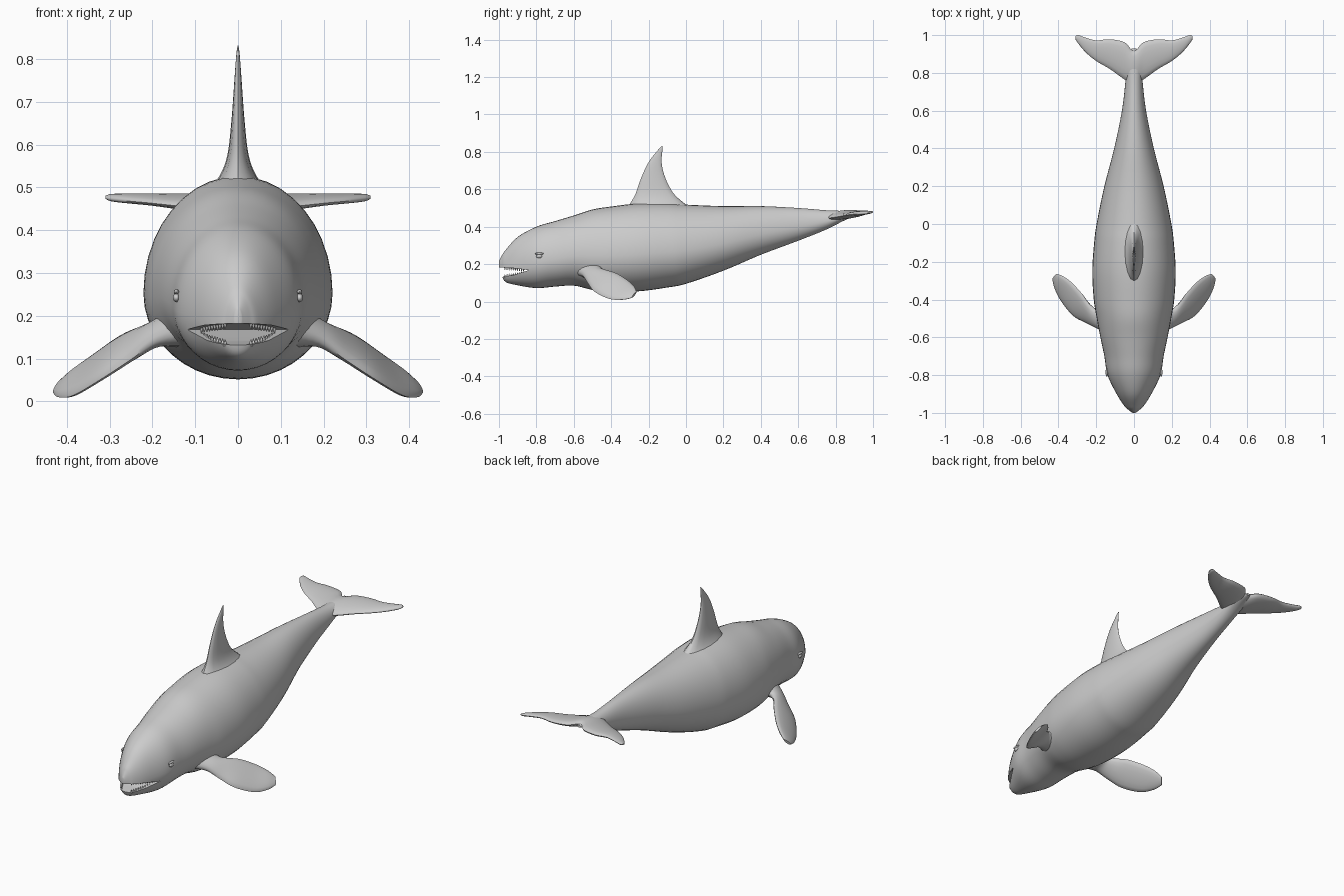
import bpy, bmesh
from math import sin, cos, tau
from mathutils import Vector

cube = bpy.data.objects.get("Cube")
if cube:
    bpy.data.objects.remove(cube, do_unlink=True)

skin = bpy.data.materials.new("grey skin")
skin.use_nodes = True
GREY = (0.6, 0.6, 0.6, 1)
skin.diffuse_color = GREY
skin.node_tree.nodes["Principled BSDF"].inputs["Base Color"].default_value = GREY


def smooth_rows(rows, steps):
    """Catmull-Rom interpolation of rows of numbers."""
    rows = [Vector(r) for r in rows]
    pts = [rows[0]] + rows + [rows[-1]]
    out = []
    for a, b, c, d in zip(pts, pts[1:], pts[2:], pts[3:]):
        for i in range(steps):
            t = i / steps
            out.append(b + (c - a) * (t / 2) + (a * 2 - b * 5 + c * 4 - d) * (t * t / 2)
                       + (b * 3 - a - c * 3 + d) * (t ** 3 / 2))
    return out + [rows[-1]]


def finish(name, bm, angle=0.9):
    bmesh.ops.recalc_face_normals(bm, faces=bm.faces)
    mesh = bpy.data.meshes.new(name)
    bm.to_mesh(mesh)
    bm.free()
    mesh.materials.append(skin)
    ob = bpy.data.objects.new(name, mesh)
    bpy.context.collection.objects.link(ob)
    shade(ob, angle)
    return ob


def shade(ob, angle):
    bpy.ops.object.select_all(action="DESELECT")
    ob.select_set(True)
    bpy.context.view_layer.objects.active = ob
    bpy.ops.object.shade_smooth_by_angle(angle=angle)


def loft(name, rings):
    """Skin a list of closed rings and cap both ends."""
    bm = bmesh.new()
    loops = [[bm.verts.new(p) for p in ring] for ring in rings]
    n = len(loops[0])
    for a, b in zip(loops, loops[1:]):
        for i in range(n):
            j = (i + 1) % n
            bm.faces.new((a[i], a[j], b[j], b[i]))
    bm.faces.new(loops[0])
    bm.faces.new(loops[-1])
    return finish(name, bm)


def fin(name, rows, steps=5, seg=16):
    """Rows hold leading edge xyz, trailing edge xyz, half thickness."""
    rows = smooth_rows(rows, steps)
    lead = [Vector(r[:3]) for r in rows]
    trail = [Vector(r[3:6]) for r in rows]
    mids = [(a + b) / 2 for a, b in zip(lead, trail)]
    rings = []
    for i, row in enumerate(rows):
        half = (lead[i] - trail[i]) / 2
        span = mids[min(i + 1, len(mids) - 1)] - mids[max(i - 1, 0)]
        normal = half.cross(span).normalized() * row[6]
        rings.append([mids[i] + half * cos(tau * k / seg) + normal * sin(tau * k / seg)
                      for k in range(seg)])
    return loft(name, rings)


# Body: y, top, bottom, half width
BODY = [
    (-1, .215, .175, .008), (-.985, .245, .14, .028), (-.965, .275, .105, .05),
    (-.9, .345, .087, .092), (-.8, .40, .072, .14), (-.7, .43, .08, .157),
    (-.6, .46, .085, .178), (-.5, .492, .062, .197), (-.4, .508, .052, .213),
    (-.25, .525, .055, .221), (-.1, .525, .075, .211), (0, .518, .095, .198),
    (.2, .51, .165, .157), (.4, .51, .25, .105), (.6, .5, .325, .064),
    (.75, .488, .385, .046), (.85, .484, .435, .04), (.93, .478, .465, .012)]
SEG = 40
profile = smooth_rows(BODY, 5)
rings = []
for y, top, bottom, width in profile:
    mid = bottom + (top - bottom) * .42
    ring = []
    for k in range(SEG):
        c, s = cos(tau * k / SEG), sin(tau * k / SEG)
        ring.append((width * c, y, mid + s * (top - mid if s > 0 else mid - bottom)))
    rings.append(ring)
body = loft("body", rings)

# Open mouth: a wedge cut through the snout
wedge = [(-.84, .168), (-.92, .178), (-1.1, .188), (-1.1, .11), (-.97, .134), (-.92, .142)]
cutter = loft("mouth_cutter", [[(x, y, z) for y, z in wedge] for x in (-.3, .3)])
cut = body.modifiers.new("mouth", "BOOLEAN")
cut.operation = "DIFFERENCE"
cut.solver = "EXACT"
cut.object = cutter
bpy.ops.object.select_all(action="DESELECT")
bpy.context.view_layer.objects.active = body
body.select_set(True)
bpy.ops.object.modifier_apply(modifier=cut.name)
bpy.data.objects.remove(cutter, do_unlink=True)
shade(body, .7)

# Dorsal fin, from its flared root to the swept tip
fin("dorsal_fin", [
    (0, -.32, .49, 0, .04, .49, .07), (0, -.292, .535, 0, -.015, .53, .04),
    (0, -.268, .58, 0, -.068, .58, .024), (0, -.24, .66, 0, -.11, .66, .015),
    (0, -.2, .745, 0, -.13, .74, .009), (0, -.15, .81, 0, -.126, .81, .004),
    (0, -.13, .832, 0, -.124, .83, .001)])

# Tail flukes, one blade from tip to tip
half_tail = [
    (0, .74, .45, 0, .915, .478, .022), (.05, .765, .447, .05, .962, .478, .02),
    (.127, .82, .455, .13, .978, .478, .016), (.2, .863, .463, .2, .972, .48, .012),
    (.255, .908, .468, .26, .988, .48, .01), (.295, .955, .472, .295, 1, .48, .008),
    (.31, .978, .475, .31, .995, .479, .003)]
mirrored = [(-a, b, c, -d, e, f, g) for a, b, c, d, e, f, g in half_tail[:0:-1]]
fin("tail_flukes", mirrored + half_tail)

# Flippers: leading edge swings low and forward, trailing edge high
FLIPPER = [
    (.12, -.6, .16, .13, -.42, .19, .05), (.19, -.555, .14, .195, -.45, .175, .028),
    (.25, -.525, .098, .235, -.425, .168, .02), (.32, -.488, .052, .275, -.37, .15, .017),
    (.385, -.41, .014, .33, -.31, .112, .015), (.42, -.34, .01, .375, -.277, .08, .012),
    (.432, -.29, .02, .41, -.264, .052, .006)]
for side, label in ((1, "left"), (-1, "right")):
    fin(label + "_flipper", [(side * a, b, c, side * d, e, f, g)
                             for a, b, c, d, e, f, g in FLIPPER])

    # Eye, a small flattened bump with a brow ridge
    bm = bmesh.new()
    for z, size in ((.242, (.008, .016, .01)), (.256, (.006, .024, .006))):
        ball = bmesh.ops.create_uvsphere(bm, u_segments=16, v_segments=10, radius=1)["verts"]
        bmesh.ops.scale(bm, vec=size, verts=ball)
        bmesh.ops.translate(bm, vec=(side * .144, -.785, z), verts=ball)
    finish(label + "_eye", bm)


# Teeth: small cones around each jaw
def teeth(name, tip, base_front, base_back):
    bm = bmesh.new()
    count = 10
    for side in (1, -1):
        for i in range(count):
            t = i / (count - 1)
            y = -.968 + .1 * t
            x = side * (.03 + .055 * t)
            z = base_front + (base_back - base_front) * t
            cone = bmesh.ops.create_cone(bm, cap_ends=True, segments=8, radius1=.0055,
                                         radius2=.001, depth=.016)["verts"]
            bmesh.ops.scale(bm, vec=(1, 1, tip), verts=cone)
            bmesh.ops.translate(bm, vec=(x, y, z), verts=cone)
    finish(name, bm)


teeth("upper_teeth", -1, .177, .168)
teeth("lower_teeth", 1, .137, .153)
